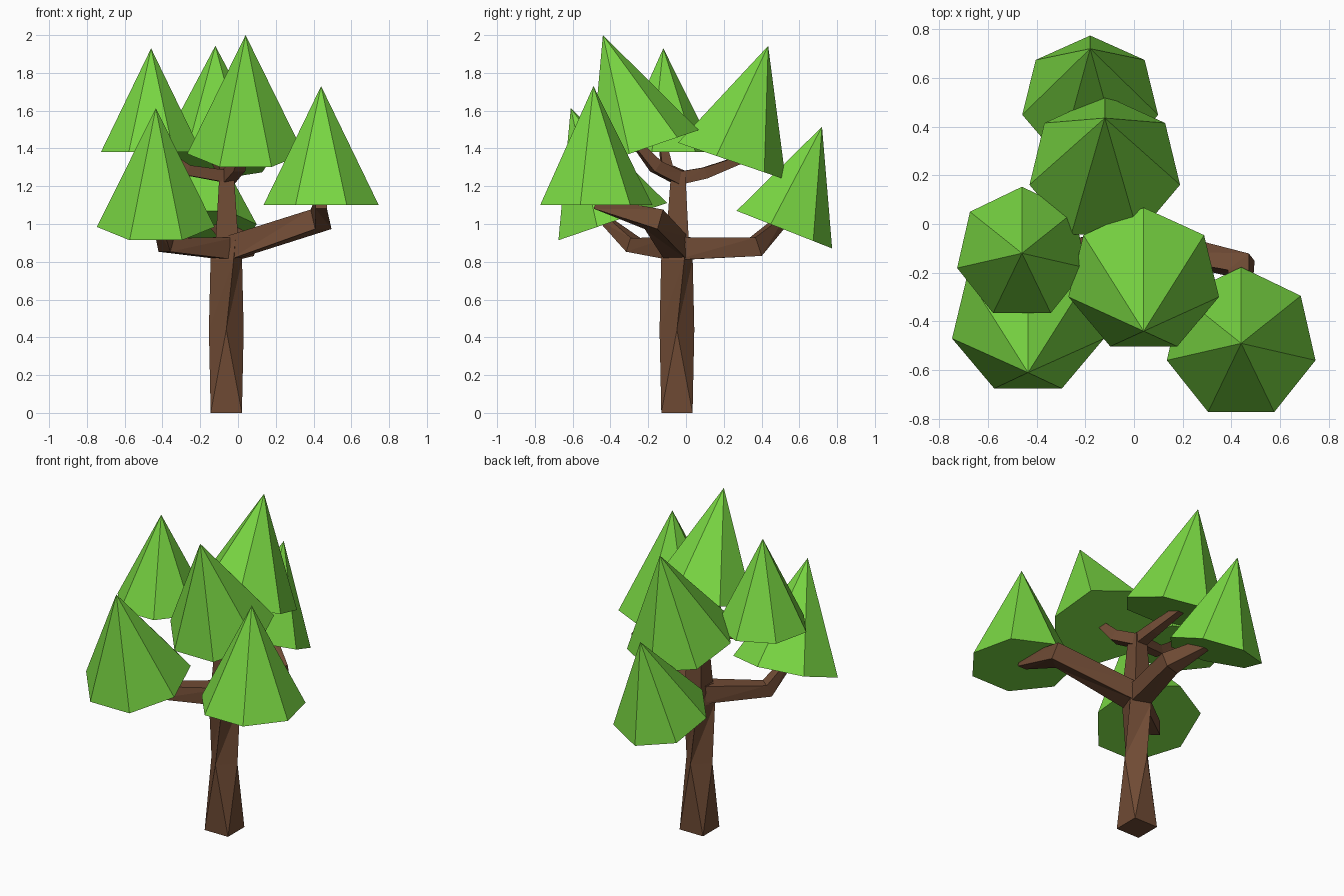
import bpy, bmesh
from math import sin, cos, pi, radians
from mathutils import Vector, Matrix

if "Cube" in bpy.data.objects:
    bpy.data.objects.remove(bpy.data.objects["Cube"])


def material(name, rgb):
    m = bpy.data.materials.new(name)
    m.diffuse_color = (*rgb, 1)
    m.use_nodes = True
    m.node_tree.nodes["Principled BSDF"].inputs["Base Color"].default_value = m.diffuse_color
    return m


bark = material("bark", (0.16, 0.07, 0.035))
leaf = material("leaf", (0.19, 0.67, 0.055))


def finish(name, bm, mat):
    bmesh.ops.recalc_face_normals(bm, faces=bm.faces)
    me = bpy.data.meshes.new(name)
    bm.to_mesh(me)
    bm.free()
    me.materials.append(mat)
    ob = bpy.data.objects.new(name, me)
    bpy.context.collection.objects.link(ob)
    return ob


def loft(name, rings, mat):
    """Skin a stack of equal-sized rings with triangles and cap both ends."""
    bm = bmesh.new()
    vs = [[bm.verts.new(p) for p in r] for r in rings]
    n = len(vs[0])
    for a, b in zip(vs, vs[1:]):
        for i in range(n):
            j = (i + 1) % n
            bm.faces.new((a[i], b[j], b[i]))
            bm.faces.new((a[i], a[j], b[j]))
    bm.faces.new(vs[0][::-1])
    bm.faces.new(vs[-1])
    return finish(name, bm, mat)


def level_square(x, y, z, r, deg):
    return [Vector((x + r * cos(radians(deg + 90 * k)),
                    y + r * sin(radians(deg + 90 * k)), z)) for k in range(4)]


def limb(name, path):
    """Four-sided tapering branch along (x, y, z, half width) points."""
    pts = [Vector(p[:3]) for p in path]
    rings = []
    for i, p in enumerate(pts):
        t = Vector((0, 0, 0))
        if i > 0:
            t += (p - pts[i - 1]).normalized()
        if i < len(pts) - 1:
            t += (pts[i + 1] - p).normalized()
        t.normalize()
        side = t.cross(Vector((0, 0, 1))).normalized()
        up = side.cross(t)
        w = path[i][3]
        rings.append([p + side * w * a + up * w * b
                      for a, b in ((-1, -1), (1, -1), (1, 1), (-1, 1))])
    return loft(name, rings, bark)


def foliage(name, apex, r, h, tilt):
    """Seven-sided cone leaning about x, placed by its tip."""
    bm = bmesh.new()
    m = Matrix.Translation(apex) @ Matrix.Rotation(tilt, 4, 'X')
    ring = [bm.verts.new(m @ Vector((r * sin(2 * pi * k / 7), r * cos(2 * pi * k / 7), -h)))
            for k in range(7)]
    tip = bm.verts.new(m @ Vector((0, 0, 0)))
    bm.faces.new(ring)
    for k in range(7):
        bm.faces.new((ring[k], ring[(k + 1) % 7], tip))
    return finish(name, bm, leaf)


# Twisted trunk and its narrower upper stem
loft("trunk", [level_square(-0.062, -0.048, 0, 0.117, 225),
               level_square(-0.062, -0.048, 0.44, 0.092, 180),
               level_square(-0.062, -0.048, 0.81, 0.092, 205),
               level_square(-0.062, -0.048, 0.93, 0.085, 215)], bark)
loft("upper_stem", [level_square(-0.058, -0.046, 0.88, 0.088, 225),
                    level_square(-0.06, -0.042, 1.22, 0.058, 225),
                    level_square(-0.06, -0.042, 1.28, 0.05, 225)], bark)

# Lower branches
limb("right_branch", [(-0.05, -0.05, 0.87, 0.062), (0.44, -0.17, 1.025, 0.055),
                      (0.44, -0.48, 1.11, 0.03)])
limb("left_branch", [(-0.05, -0.05, 0.87, 0.058), (-0.38, -0.28, 0.89, 0.04),
                     (-0.43, -0.45, 1.04, 0.022)])
limb("back_branch", [(-0.06, -0.04, 0.87, 0.06), (0.04, 0.37, 0.88, 0.052),
                     (-0.15, 0.52, 1.03, 0.025)])

# Upper branches
limb("upper_back_branch", [(-0.06, -0.05, 1.24, 0.035), (-0.07, 0.1, 1.27, 0.03),
                           (-0.12, 0.30, 1.345, 0.02)])
limb("upper_front_branch", [(-0.06, -0.03, 1.24, 0.035), (0.0, -0.16, 1.305, 0.033),
                            (0.03, -0.25, 1.41, 0.022)])
limb("upper_left_branch", [(-0.05, -0.04, 1.25, 0.033), (-0.27, -0.1, 1.285, 0.028),
                           (-0.42, -0.12, 1.40, 0.02)])

# Foliage cones
foliage("right_foliage", (0.44, -0.49, 1.73), 0.313, 0.63, 0)
foliage("upper_left_foliage", (-0.46, -0.12, 1.93), 0.273, 0.55, 0)
foliage("upper_front_foliage", (0.04, -0.44, 2.0), 0.317, 0.64, 0.33)
foliage("upper_back_foliage", (-0.12, 0.435, 1.943), 0.317, 0.64, -0.33)
foliage("left_foliage", (-0.435, -0.61, 1.613), 0.32, 0.64, 0.33)
foliage("back_foliage", (-0.18, 0.72, 1.515), 0.286, 0.58, -0.375)
